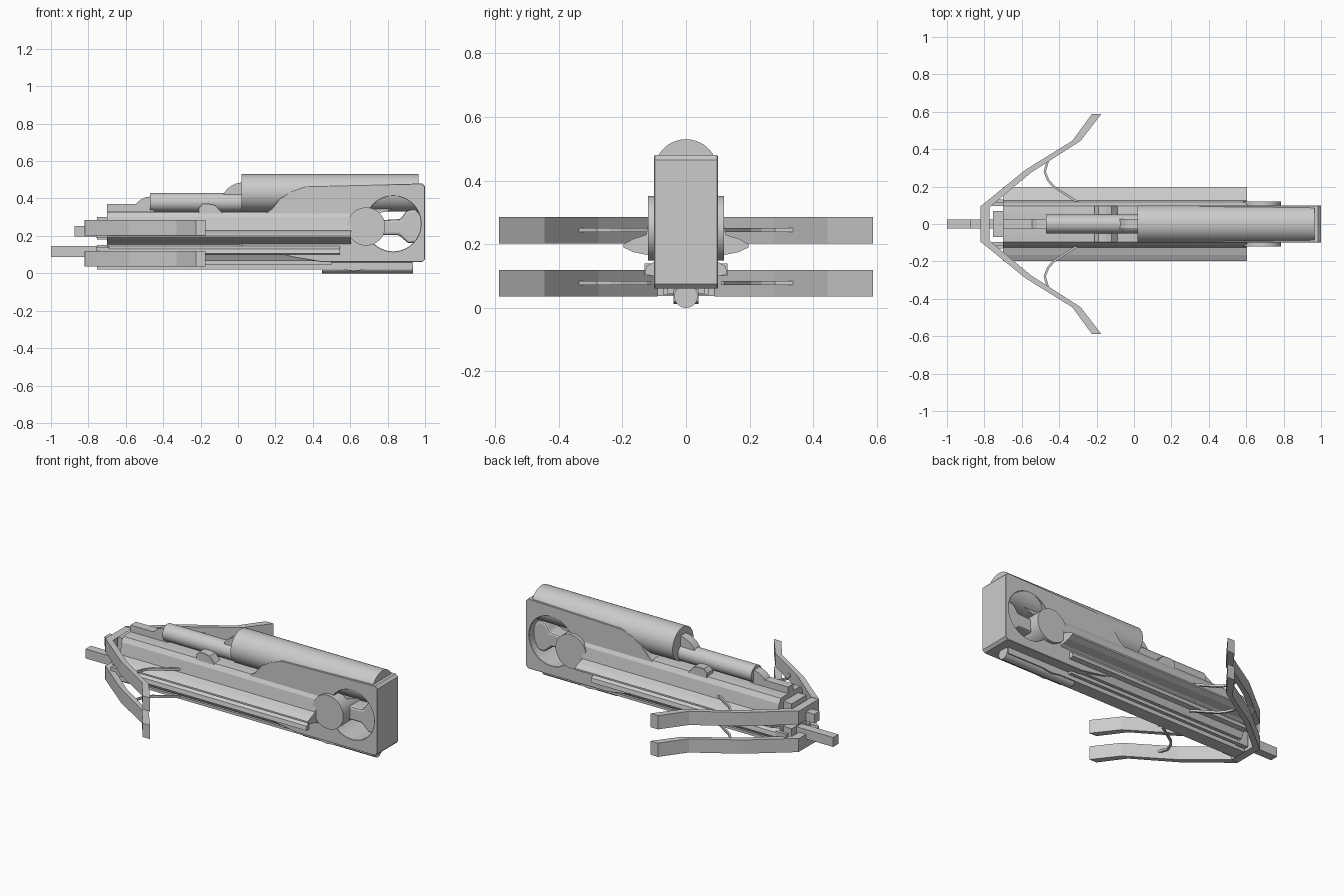
import bpy, bmesh, math
from mathutils import Vector

if "Cube" in bpy.data.objects:
    bpy.data.objects.remove(bpy.data.objects["Cube"])


def prism(name, pts, axis, lo, hi, bevel=0.0, smooth=False):
    """Extrude a 2D profile along an axis: x takes (y,z), y takes (x,z), z takes (x,y)."""
    order = {'x': lambda a, b, d: (d, a, b), 'y': lambda a, b, d: (a, d, b),
             'z': lambda a, b, d: (a, b, d)}[axis]
    bm = bmesh.new()
    face = bm.faces.new([bm.verts.new(order(a, b, lo)) for a, b in pts])
    new = bmesh.ops.extrude_face_region(bm, geom=[face])['geom']
    moved = [v for v in new if isinstance(v, bmesh.types.BMVert)]
    bmesh.ops.translate(bm, verts=moved, vec=Vector(order(0, 0, hi - lo)))
    bmesh.ops.recalc_face_normals(bm, faces=bm.faces)
    me = bpy.data.meshes.new(name)
    bm.to_mesh(me)
    bm.free()
    ob = bpy.data.objects.new(name, me)
    bpy.context.collection.objects.link(ob)
    if bevel:
        m = ob.modifiers.new("bevel", 'BEVEL')
        m.width = bevel
        m.segments = 2
        m.limit_method = 'ANGLE'
        m.angle_limit = math.radians(40)
    if smooth:
        bpy.ops.object.select_all(action='DESELECT')
        bpy.context.view_layer.objects.active = ob
        ob.select_set(True)
        bpy.ops.object.shade_smooth_by_angle(angle=math.radians(35))
    return ob


def circle(cx, cy, r, n=40, a0=0, a1=360):
    steps = n if a1 - a0 == 360 else n + 1
    return [(cx + r * math.cos(math.radians(a0 + (a1 - a0) * i / n)),
             cy + r * math.sin(math.radians(a0 + (a1 - a0) * i / n))) for i in range(steps)]


def box(name, x0, x1, y0, y1, z0, z1, bevel=0.0):
    return prism(name, [(x0, z0), (x1, z0), (x1, z1), (x0, z1)], 'y', y0, y1, bevel)


def tube(name, x0, x1, z, r, y=0):
    return prism(name, circle(y, z, r), 'x', x0, x1, smooth=True)


def mirrored(half):
    return half + [(-a, b) for a, b in reversed(half)]


def cut(ob, tool):
    m = ob.modifiers.new("cut", 'BOOLEAN')
    m.operation = 'DIFFERENCE'
    m.object = tool
    m.solver = 'EXACT'
    tool.hide_render = True
    tool.hide_set(True)


def ribbon(pts, w):
    """Closed outline of a constant-width strip along a path."""
    left, right = [], []
    for i, p in enumerate(pts):
        a, b = Vector(pts[max(i - 1, 0)]), Vector(pts[min(i + 1, len(pts) - 1)])
        d = (b - a).normalized()
        left.append((p[0] - d.y * w / 2, p[1] + d.x * w / 2))
        right.append((p[0] + d.y * w / 2, p[1] - d.x * w / 2))
    return left + right[::-1]


# main housing with grip opening
body = prism("housing", [
    (-0.21, 0.20), (0.30, 0.085), (0.45, 0.06), (0.985, 0.06), (1.0, 0.075), (1.0, 0.465),
    (0.985, 0.48), (0.36, 0.465), (0.29, 0.44), (0.225, 0.40), (0.18, 0.345), (0.14, 0.315),
    (0.07, 0.305), (-0.04, 0.305), (-0.08, 0.32), (-0.12, 0.365), (-0.15, 0.372), (-0.19, 0.372),
    (-0.21, 0.35)], 'y', -0.1, 0.1)
cut(body, prism("grip_opening_cutter", circle(0.83, 0.265, 0.148), 'y', -0.3, 0.3))
cut(body, box("hump_slot_cutter", -0.3, 0.03, -0.042, 0.042, 0.30, 0.5))
bev = body.modifiers.new("bevel", 'BEVEL')
bev.width = 0.014
bev.limit_method = 'ANGLE'
bev.angle_limit = math.radians(50)

# grip and pivot disc
prism("grip", [(0.68, 0.19), (0.78, 0.205), (0.86, 0.205), (0.91, 0.16), (0.955, 0.165),
               (0.985, 0.22), (0.985, 0.30), (0.95, 0.345), (0.90, 0.335), (0.87, 0.29),
               (0.78, 0.285), (0.68, 0.32)], 'y', -0.055, 0.055, 0.012)
prism("grip_upper_web", circle(0.83, 0.265, 0.15, 16, 50, 165) + [(0.70, 0.31), (0.79, 0.33)],
      'y', -0.05, 0.05)
prism("pivot_disc", circle(0.685, 0.25, 0.102), 'y', -0.12, 0.12, smooth=True)

# upper tubes with their curved fins
tube("large_tube", 0.02, 0.965, 0.43, 0.1)
tube("small_tube", -0.47, 0.03, 0.38, 0.05)
prism("large_tube_fin", circle(0.025, 0.37, 0.115, 16, 90, 180) + [(0.025, 0.37)], 'y', -0.026, 0.026)
prism("small_tube_fin", circle(-0.465, 0.31, 0.1, 16, 90, 180) + [(-0.465, 0.31)], 'y', -0.026, 0.026)
box("top_rail", -0.7, -0.45, -0.026, 0.026, 0.30, 0.37)

# long stock with side wings
prism("stock", mirrored([(0.06, 0.33), (0.095, 0.328), (0.112, 0.30), (0.125, 0.23), (0.165, 0.217),
                         (0.197, 0.20), (0.197, 0.19), (0.165, 0.175), (0.115, 0.165), (0.09, 0.15)]),
      'x', -0.7, 0.605)
prism("stock_lower", mirrored([(0.095, 0.17), (0.10, 0.145), (0.125, 0.13), (0.13, 0.105),
                               (0.10, 0.10), (0.08, 0.065)]), 'x', -0.7, 0.545)
box("stock_core", -0.7, 0.605, -0.09, 0.09, 0.10, 0.18)

# front blocks and bolts
box("upper_front_block", -0.755, -0.69, -0.07, 0.07, 0.18, 0.30)
box("lower_front_block", -0.755, -0.69, -0.07, 0.07, 0.04, 0.15)
for s in (-1, 1):
    box("front_clip", -0.76, -0.69, s * 0.105 - 0.01, s * 0.105 + 0.01, 0.19, 0.22)
    box("front_clip_lower", -0.76, -0.69, s * 0.12 - 0.01, s * 0.12 + 0.01, 0.10, 0.14)
box("upper_bolt", -0.875, -0.69, -0.025, 0.025, 0.197, 0.252)
box("lower_bolt", -1.0, -0.69, -0.025, 0.025, 0.088, 0.145)

# underside rail, tube and lens-shaped catch
box("under_rail", -0.755, 0.93, -0.04, 0.04, 0.02, 0.058)
box("under_spine", -0.7, 0.5, -0.06, 0.06, 0.045, 0.11)
tube("under_tube", 0.45, 0.935, 0.037, 0.037)
prism("under_catch", [(0.45, 0.055), (0.52, 0.025), (0.62, 0.012), (0.72, 0.025), (0.79, 0.055)],
      'y', -0.04, 0.04)

# two bows, each with mirrored limbs and thin curved levers
outer = [(-0.82, 0.095), (-0.58, 0.29), (-0.33, 0.445), (-0.225, 0.588)]
inner = [(-0.175, 0.588), (-0.285, 0.445), (-0.55, 0.275), (-0.772, 0.09)]
lever = [(-0.46, 0.34), (-0.477, 0.28), (-0.46, 0.235), (-0.43, 0.20), (-0.36, 0.155), (-0.30, 0.115)]
for level, z in (("upper", 0.243), ("lower", 0.077)):
    box(level + "_bow_riser", -0.82, -0.772, -0.096, 0.096, z - 0.04, z + 0.04)
    for side, s in (("right", -1), ("left", 1)):
        prism(f"{level}_{side}_limb", [(x, y * s) for x, y in outer + inner], 'z', z - 0.041, z + 0.042)
        prism(f"{level}_{side}_lever", [(x, y * s) for x, y in ribbon(lever, 0.012)], 'z',
              z - 0.005, z + 0.008)
